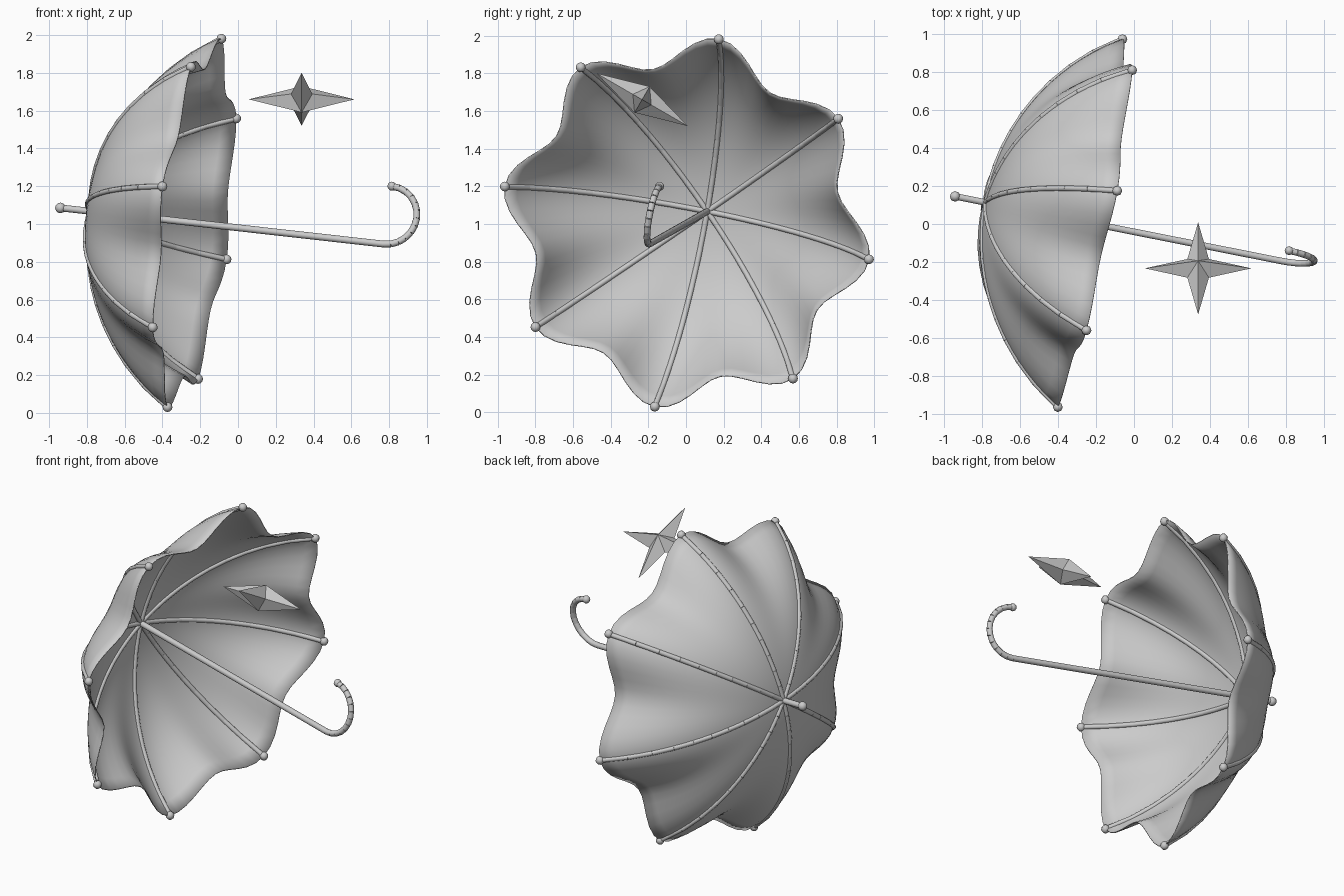
import bpy, bmesh, math
from mathutils import Vector

if "Cube" in bpy.data.objects:
    bpy.data.objects.remove(bpy.data.objects["Cube"], do_unlink=True)

grey = bpy.data.materials.new("plain grey")
grey.use_nodes = True
GREY = (0.6, 0.6, 0.6, 1)
grey.diffuse_color = GREY
grey.node_tree.nodes["Principled BSDF"].inputs["Base Color"].default_value = GREY

# Umbrella frame: shaft axis, and two directions across it
shaft_end = Vector((-0.94, 0.145, 1.085))
axis = Vector((0.975, -0.193, -0.109)).normalized()
apex = shaft_end + axis * 0.165
across = Vector((0.14, 0.17, 0.974))
across = (across - axis * across.dot(axis)).normalized()
side = axis.cross(across)
RIBS = 8
CURVE = 1.17


def make_object(name, bm, angle=None):
    mesh = bpy.data.meshes.new(name)
    bm.to_mesh(mesh)
    bm.free()
    mesh.materials.append(grey)
    ob = bpy.data.objects.new(name, mesh)
    bpy.context.collection.objects.link(ob)
    if angle:
        bpy.ops.object.select_all(action='DESELECT')
        ob.select_set(True)
        bpy.context.view_layer.objects.active = ob
        bpy.ops.object.shade_smooth_by_angle(angle=math.radians(angle))
    return ob


def canopy_point(s, turn):
    """Point on the canopy: s runs from apex to rim, turn counts ribs."""
    a = turn * math.tau / RIBS
    sag = 0.165 * math.sin(turn * math.pi) ** 2 * s ** 1.5
    depth = CURVE - math.sqrt(CURVE ** 2 - s ** 2)
    return apex + axis * depth + (across * math.cos(a) + side * math.sin(a)) * s * (1 - sag)


def add_rod(bm, a, b, radius, sides=10):
    rod = bmesh.ops.create_cone(bm, cap_ends=True, segments=sides, radius1=radius,
                                radius2=radius, depth=(b - a).length)["verts"]
    turn = (b - a).to_track_quat('Z', 'Y').to_matrix()
    bmesh.ops.rotate(bm, verts=rod, matrix=turn)
    bmesh.ops.translate(bm, verts=rod, vec=(a + b) / 2)


def rod_chain(name, points, radius):
    bm = bmesh.new()
    for a, b in zip(points, points[1:]):
        add_rod(bm, a, b, radius)
    return make_object(name, bm, 40)


def ball(name, centre, radius):
    bm = bmesh.new()
    bmesh.ops.create_uvsphere(bm, u_segments=8, v_segments=6, radius=radius)
    bmesh.ops.translate(bm, verts=bm.verts, vec=centre)
    return make_object(name, bm, 60)


# Scalloped canopy
bm = bmesh.new()
STEPS, SLICES = 20, RIBS * 12
centre = bm.verts.new(apex)
rings = [[bm.verts.new(canopy_point(i / STEPS, j * RIBS / SLICES)) for j in range(SLICES)]
         for i in range(1, STEPS + 1)]
for j in range(SLICES):
    k = (j + 1) % SLICES
    bm.faces.new((centre, rings[0][k], rings[0][j]))
    for inner, outer in zip(rings, rings[1:]):
        bm.faces.new((inner[j], inner[k], outer[k], outer[j]))
canopy = make_object("canopy", bm, 60)
cloth = canopy.modifiers.new("cloth", 'SOLIDIFY')
cloth.thickness = 0.006
cloth.offset = 0

# Ribs of short straight rods, each with a ball at its tip
for n in range(RIBS):
    rod_chain(f"rib_{n + 1}", [canopy_point(i / 10, n) for i in range(11)], 0.015)
    ball(f"rib_tip_{n + 1}", canopy_point(1, n), 0.026)

# Shaft, its end ball and the hooked handle
handle_start = shaft_end + axis * 1.754
rod_chain("shaft", [shaft_end, handle_start], 0.018)
ball("shaft_finial", shaft_end, 0.028)
hook_up = Vector((0.04, 0.054, 0.306))
hook_up = (hook_up - axis * hook_up.dot(axis)).normalized()
HOOK = 0.157
hook = [handle_start + hook_up * HOOK * (1 - math.cos(i * math.pi / 12))
        + axis * HOOK * math.sin(i * math.pi / 12) for i in range(13)]
rod_chain("hook_handle", hook, 0.018)
ball("hook_tip", hook[-1], 0.024)

# Floating four-pointed star
bm = bmesh.new()
star_centre = Vector((0.337, -0.233, 1.66))
star_x = Vector((1, 0, 0))
star_y = Vector((0, 0.865, -0.5))
normal = star_x.cross(star_y)
rim = []
for i in range(8):
    a, r = i * math.pi / 4, (0.08 if i % 2 else 0.28)
    rim.append(bm.verts.new(star_centre + (star_x * math.cos(a) + star_y * math.sin(a)) * r))
for sign in (1, -1):
    peak = bm.verts.new(star_centre + normal * 0.08 * sign)
    for a, b in zip(rim, rim[1:] + rim[:1]):
        bm.faces.new((peak, a, b) if sign > 0 else (peak, b, a))
make_object("star", bm)
